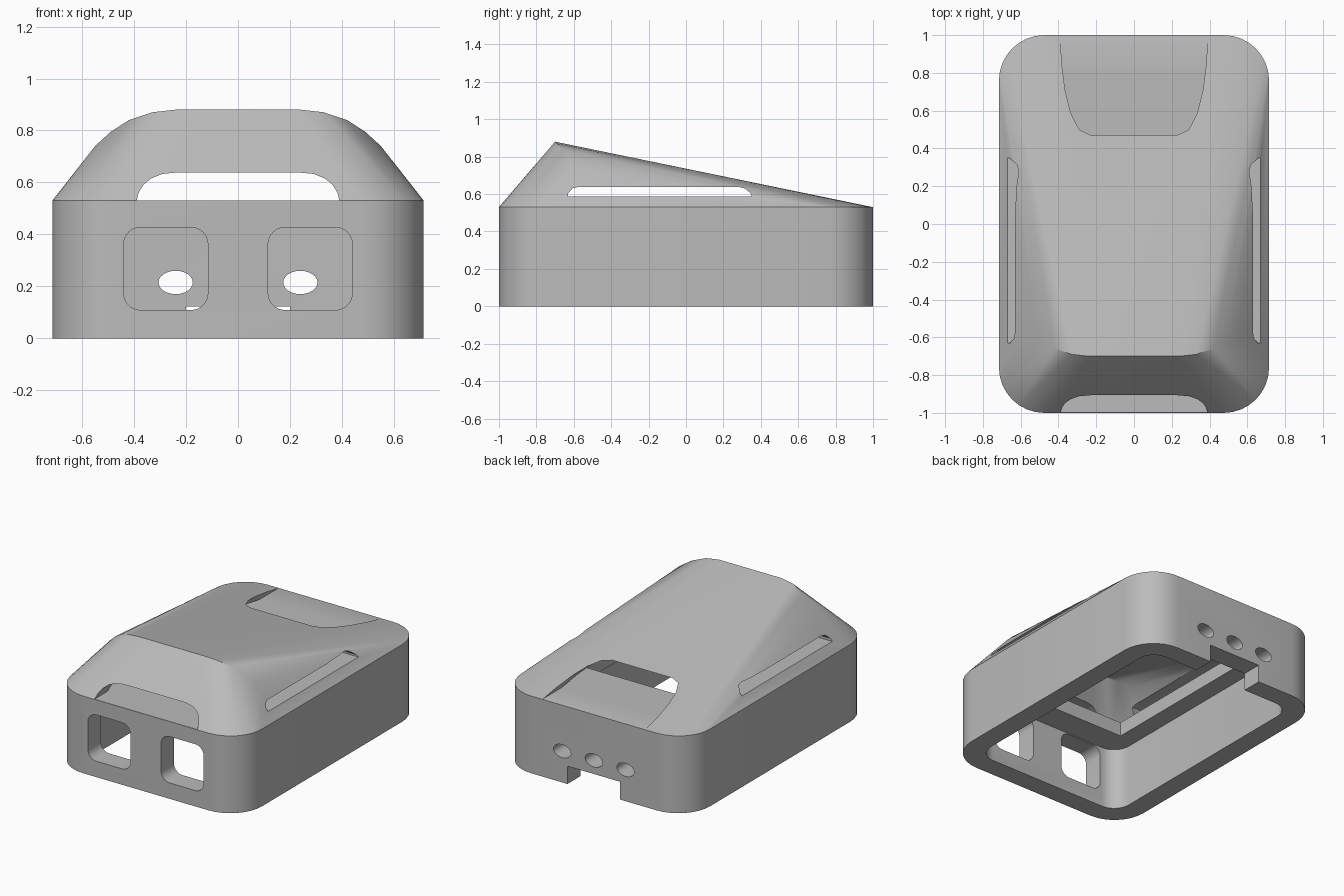
import bpy
import bmesh
from math import cos, sin, pi, radians

cube = bpy.data.objects.get("Cube")
if cube:
    bpy.data.objects.remove(cube, do_unlink=True)

gray = bpy.data.materials.new("plain_gray")
gray.use_nodes = True
gray.diffuse_color = (0.5, 0.5, 0.5, 1)
gray.node_tree.nodes["Principled BSDF"].inputs["Base Color"].default_value = (0.5, 0.5, 0.5, 1)

SEAM = 0.53      # height where the walls meet the sloped roof
WALL = 0.14
CEILING = 0.432  # underside of the inner deck


def rounded_rect(hx, hy, r, cx=0, cy=0, steps=8):
    """Outline of a rectangle with rounded corners."""
    pts = []
    for k, (sx, sy) in enumerate([(1, 1), (-1, 1), (-1, -1), (1, -1)]):
        for i in range(steps + 1):
            a = (k + i / steps) * pi / 2
            pts.append((cx + sx * (hx - r) + r * cos(a), cy + sy * (hy - r) + r * sin(a)))
    return pts


def finish(bm, name):
    bmesh.ops.recalc_face_normals(bm, faces=bm.faces)
    mesh = bpy.data.meshes.new(name)
    bm.to_mesh(mesh)
    bm.free()
    mesh.materials.append(gray)
    obj = bpy.data.objects.new(name, mesh)
    bpy.context.collection.objects.link(obj)
    return obj


def hull(points, name):
    bm = bmesh.new()
    verts = [bm.verts.new(p) for p in points]
    result = bmesh.ops.convex_hull(bm, input=verts)
    spare = {v for v in result["geom_interior"] + result["geom_unused"]
             if isinstance(v, bmesh.types.BMVert)}
    bmesh.ops.delete(bm, geom=list(spare), context='VERTS')
    bmesh.ops.dissolve_limit(bm, angle_limit=radians(0.3), verts=bm.verts, edges=bm.edges)
    return finish(bm, name)


def prism(profile, axis, start, end, name):
    """Extrude a flat profile along one axis."""
    place = {'X': lambda a, b, t: (t, a, b),
             'Y': lambda a, b, t: (a, t, b),
             'Z': lambda a, b, t: (a, b, t)}[axis]
    bm = bmesh.new()
    low, high = ([bm.verts.new(place(a, b, t)) for a, b in profile] for t in (start, end))
    bm.faces.new(low)
    bm.faces.new(high)
    n = len(profile)
    for i in range(n):
        j = (i + 1) % n
        bm.faces.new((low[i], low[j], high[j], high[i]))
    return finish(bm, name)


# Case: upright walls with a roof rising to a curved ridge near the front
outline = rounded_rect(0.715, 1, 0.24)
half_ridge = [(0.24, -0.70, 0.88), (0.33, -0.69, 0.87), (0.42, -0.66, 0.84),
              (0.49, -0.63, 0.795), (0.55, -0.60, 0.74)]
ridge = [(s * x, y, z) for x, y, z in half_ridge for s in (1, -1)]
roof = [(x, y, SEAM) for x, y in outline] + ridge
case = hull([(x, y, 0) for x, y in outline] + roof, "case")

cutters = []

# Lower bay, deck opening and hollow under the roof
cutters.append(prism(rounded_rect(0.715 - WALL, 1 - WALL, 0.12), 'Z', -0.1, CEILING, "bay_cutter"))
cutters.append(hull([(x * 0.83, y * 0.83 - 0.03, SEAM + (z - SEAM) * 0.72) for x, y, z in roof],
                    "roof_hollow_cutter"))
cutters.append(prism([(-0.45, -0.67), (0.45, -0.67), (0.45, 0.46), (-0.45, 0.46)],
                     'Z', 0.4, 0.56, "deck_cutter"))

# Long opening running from the front slope out through the back of the roof
side = [(0.39, 0.531), (0.383, 0.56), (0.365, 0.59), (0.335, 0.615), (0.29, 0.633), (0.23, 0.639)]
cutters.append(prism(side + [(-x, z) for x, z in reversed(side)], 'Y', -1.2, 1.2, "vent_cutter"))

# Narrow side slots
slot = [(-0.63, 0.588), (-0.63, 0.605), (-0.605, 0.632), (-0.57, 0.639),
        (0.28, 0.639), (0.315, 0.63), (0.35, 0.6), (0.35, 0.588)]
cutters.append(prism(slot, 'X', -1, 1, "side_slot_cutter"))

# Front windows
for s in (-1, 1):
    cutters.append(prism(rounded_rect(0.162, 0.159, 0.065, s * 0.278, 0.268), 'Y', -1.2, -0.75,
                         "window_cutter"))

# Back holes and cable notch
for x in (-0.24, 0, 0.24):
    oval = [(x + 0.066 * cos(i * pi / 12), 0.215 + 0.045 * sin(i * pi / 12)) for i in range(24)]
    cutters.append(prism(oval, 'Y', 0.75, 1.2, "back_hole_cutter"))
cutters.append(prism([(-0.2, -0.1), (0.2, -0.1), (0.2, 0.122), (-0.2, 0.122)], 'Y', 0.75, 1.2,
                     "notch_cutter"))

# Cut everything out of the case
bpy.ops.object.select_all(action='DESELECT')
bpy.context.view_layer.objects.active = case
case.select_set(True)
for cutter in cutters:
    cutter.hide_render = True
    mod = case.modifiers.new("cut", 'BOOLEAN')
    mod.operation = 'DIFFERENCE'
    mod.solver = 'EXACT'
    mod.object = cutter
    bpy.ops.object.modifier_apply(modifier=mod.name)
    bpy.data.objects.remove(cutter, do_unlink=True)

bpy.ops.object.shade_smooth_by_angle(angle=radians(25))
